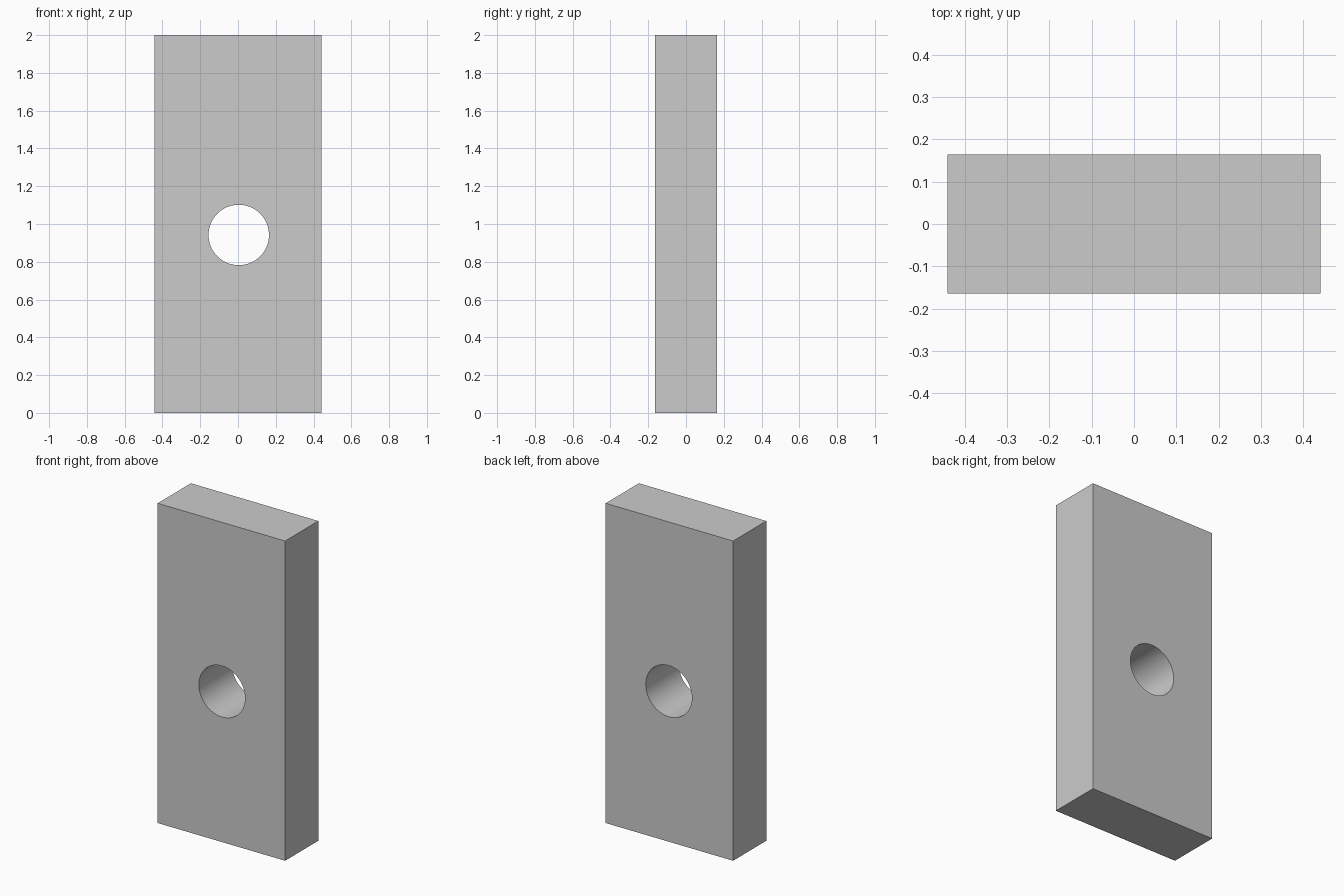
import bpy
import math

if "Cube" in bpy.data.objects:
    bpy.data.objects.remove(bpy.data.objects["Cube"])

WIDTH, DEPTH, HEIGHT = 0.882, 0.328, 2.0
HOLE_X, HOLE_Z, HOLE_RADIUS = 0.004, 0.942, 0.16

# Upright rectangular plate
bpy.ops.mesh.primitive_cube_add(size=1, location=(0, 0, HEIGHT / 2))
plate = bpy.context.object
plate.name = "plate"
plate.scale = (WIDTH, DEPTH, HEIGHT)
bpy.ops.object.transform_apply(location=True, rotation=False, scale=True)

# Round cutter running front to back
bpy.ops.mesh.primitive_cylinder_add(
    vertices=64, radius=HOLE_RADIUS, depth=DEPTH * 2,
    location=(HOLE_X, 0, HOLE_Z), rotation=(math.pi / 2, 0, 0))
cutter = bpy.context.object
cutter.name = "hole_cutter"

# Through hole
cut = plate.modifiers.new("through_hole", 'BOOLEAN')
cut.operation = 'DIFFERENCE'
cut.solver = 'EXACT'
cut.object = cutter
bpy.ops.object.select_all(action='DESELECT')
plate.select_set(True)
bpy.context.view_layer.objects.active = plate
bpy.ops.object.modifier_apply(modifier=cut.name)
bpy.data.objects.remove(cutter, do_unlink=True)
